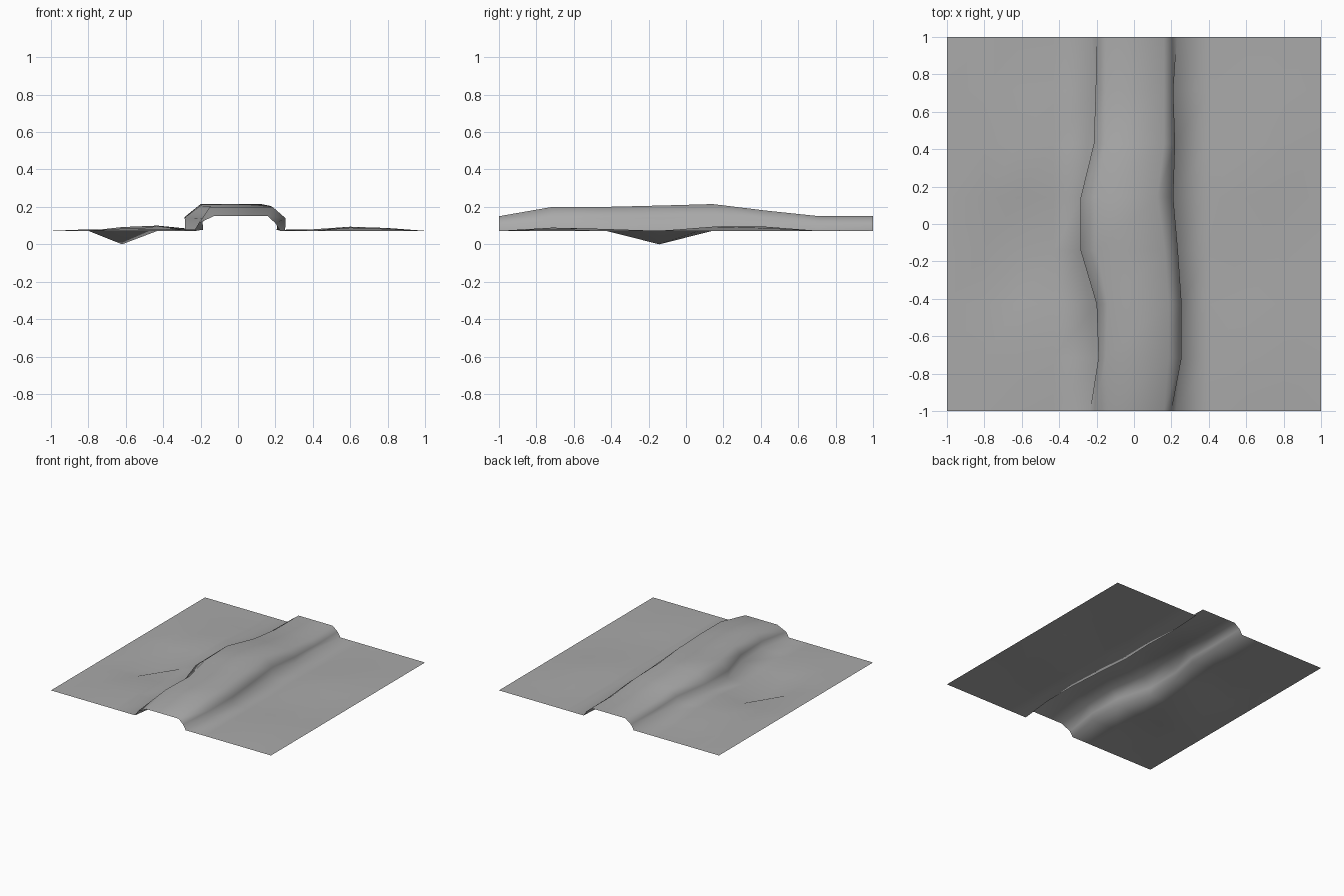
import bpy

# Remove the default object
cube = bpy.data.objects.get("Cube")
if cube:
    bpy.data.objects.remove(cube, do_unlink=True)

GROUND = 0.072
ROWS = 8

# Ridge outline per row, front to back
crest = [0.15, 0.2, 0.2, 0.207, 0.215, 0.18, 0.15, 0.15]
left_wall = [-0.21, -0.19, -0.2, -0.285, -0.285, -0.215, -0.205, -0.2]
right_wall = [0.2, 0.255, 0.255, 0.235, 0.21, 0.22, 0.21, 0.205]
left_top = [-0.13, -0.15, -0.14, -0.2, -0.2, -0.15, -0.15, -0.15]
right_top = [0.16, 0.185, 0.185, 0.165, 0.125, 0.16, 0.16, 0.16]

# Ground columns on each side of the ridge
left_cols = [-1, -0.8, -0.62, -0.43]
right_cols = [0.4, 0.6, 0.8, 1]

# Gentle mounds and one pit, keyed by (column x, row)
relief = {
    (-0.62, 3): -GROUND,
    (-0.43, 4): 0.025, (-0.43, 5): 0.028, (-0.62, 5): 0.02,
    (-0.62, 1): 0.012, (-0.43, 1): 0.01, (-0.8, 6): 0.008,
    (0.6, 1): 0.017, (0.8, 1): 0.01, (0.6, 2): 0.01,
    (0.6, 4): 0.022, (0.6, 5): 0.022, (0.8, 5): 0.015, (0.4, 4): 0.008,
}


def row_points(r):
    """Cross-section of the terrain from -x to +x at one row."""
    y = -1 + 2 * r / (ROWS - 1)
    shoulder = GROUND + (crest[r] - GROUND) * 0.52
    end = r in (0, ROWS - 1)
    flare = 0.025 if end else -0.003      # walls lean outward at the two ends
    lift = GROUND + (0 if end else 0.005)
    pts = [(x, y, GROUND + relief.get((x, r), 0)) for x in left_cols]
    pts += [(left_wall[r] - flare, y, lift), (left_wall[r], y, shoulder),
            (left_top[r], y, crest[r]), (right_top[r], y, crest[r]),
            (right_wall[r], y, shoulder), (right_wall[r] + flare, y, lift)]
    pts += [(x, y, GROUND + relief.get((x, r), 0)) for x in right_cols]
    return pts


# Loft the rows into one open sheet
rows = [row_points(r) for r in range(ROWS)]
n = len(rows[0])
verts = [p for row in rows for p in row]
faces = [(r * n + c, r * n + c + 1, (r + 1) * n + c + 1, (r + 1) * n + c)
         for r in range(ROWS - 1) for c in range(n - 1)]
mesh = bpy.data.meshes.new("ridge_terrain")
mesh.from_pydata(verts, [], faces)
for poly in mesh.polygons:
    poly.use_smooth = True
mesh.update()

# Plain grey surface
grey = bpy.data.materials.new("stone_grey")
grey.use_nodes = True
color = (0.4, 0.4, 0.4, 1)
grey.diffuse_color = color
bsdf = next(nd for nd in grey.node_tree.nodes if nd.type == 'BSDF_PRINCIPLED')
bsdf.inputs["Base Color"].default_value = color
bsdf.inputs["Roughness"].default_value = 0.9
mesh.materials.append(grey)

terrain = bpy.data.objects.new("ridge_terrain", mesh)
bpy.context.scene.collection.objects.link(terrain)
